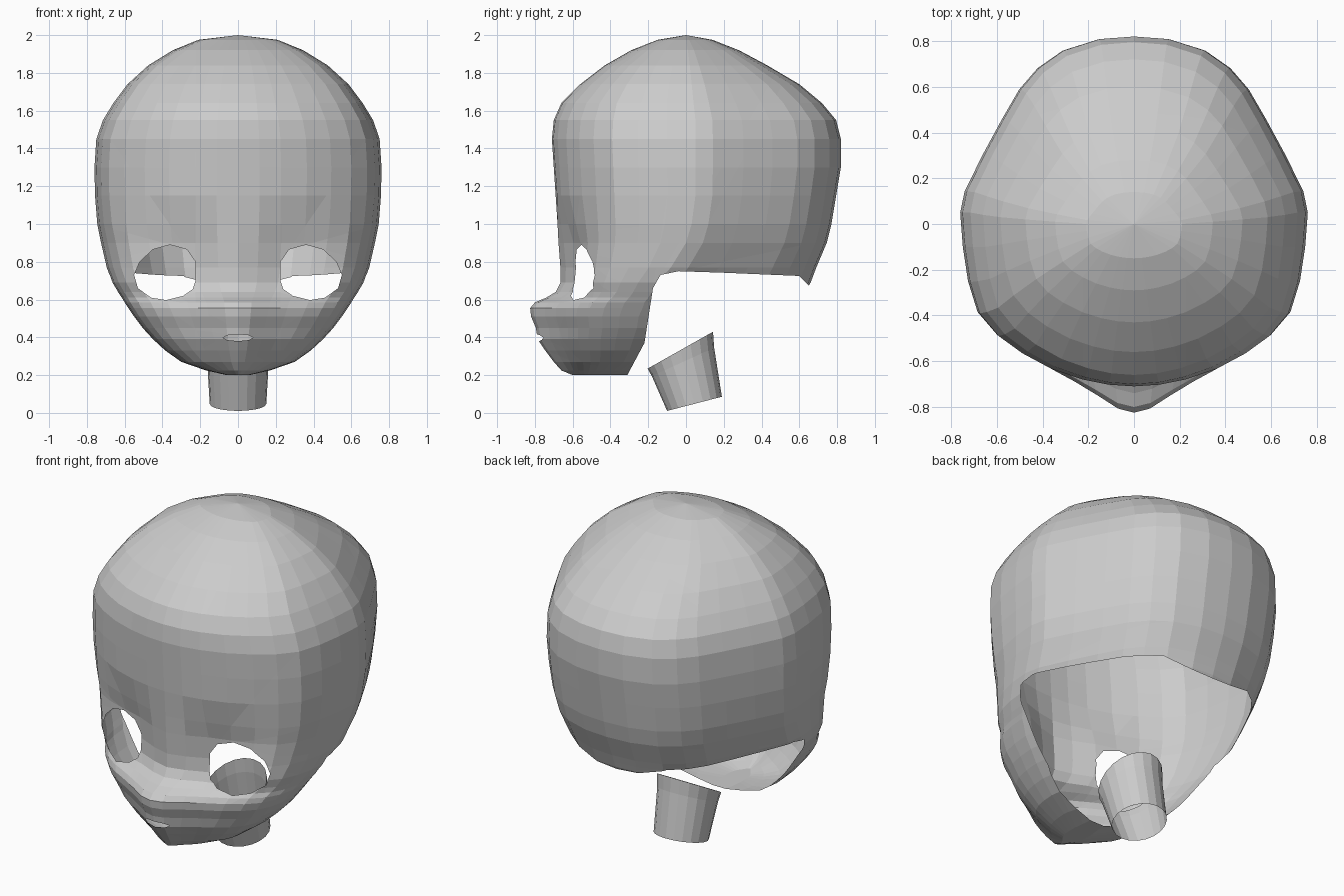
import bpy, bmesh, math
from mathutils import Vector

if "Cube" in bpy.data.objects:
    bpy.data.objects.remove(bpy.data.objects["Cube"])

grey = bpy.data.materials.new("plain grey")
grey.diffuse_color = (0.6, 0.6, 0.6, 1)
grey.use_nodes = True
grey.node_tree.nodes["Principled BSDF"].inputs["Base Color"].default_value = grey.diffuse_color

# Half cross-sections as (width, depth) fractions, from the side to the centre line
SKULL = [(1, 0), (.985, .2), (.955, .4), (.9, .58), (.79, .71),
         (.65, .81), (.48, .9), (.3, .96), (.15, .99), (0, 1)]
SOCKET = [(1, 0), (.985, .2), (.95, .38), (.89, .55), (.8, .68),
          (.65, .76), (.48, .81), (.32, .86), (.15, .95), (0, 1)]
MUZZLE = [(1, 0), (.985, .18), (.95, .34), (.88, .47), (.77, .58),
          (.62, .68), (.45, .77), (.28, .87), (.12, .97), (0, 1)]
BACK = [(1, 0), (.975, .12), (.87, .33), (.76, .53), (.66, .7),
        (.555, .82), (.41, .92), (.2, .985), (0, 1)]

# Head rings: z, front y, widest y, back y, half width, front section (0 skull, 1 socket, 2 muzzle)
RINGS = [
    (.20, -.60, -.45, -.20, .06, 2), (.225, -.66, -.38, -.10, .17, 2),
    (.27, -.70, -.33, .10, .30, 2), (.33, -.745, -.30, .30, .385, 2),
    (.39, -.785, -.28, .40, .45, 2), (.45, -.795, -.26, .50, .505, 2),
    (.51, -.82, -.25, .55, .55, 2), (.555, -.825, -.23, .60, .58, 2),
    (.585, -.80, -.22, .60, .60, 2), (.61, -.74, -.20, .62, .615, 1.7),
    (.64, -.69, -.18, .63, .635, 1.3), (.69, -.665, -.15, .66, .665, 1),
    (.77, -.665, -.08, .69, .695, 1), (.90, -.675, 0, .745, .725, .8),
    (1.0, -.68, .03, .77, .745, .4), (1.15, -.69, .05, .795, .757, 0),
    (1.3, -.70, .05, .82, .76, 0), (1.45, -.71, .05, .82, .75, 0),
    (1.55, -.70, .05, .795, .715, 0), (1.64, -.66, .04, .72, .66, 0),
    (1.74, -.56, .03, .60, .585, 0), (1.84, -.43, .02, .43, .475, 0),
    (1.92, -.29, .01, .28, .345, 0), (1.975, -.15, 0, .14, .21, 0)]


def front_section(kind):
    a, b = (SKULL, SOCKET) if kind <= 1 else (SOCKET, MUZZLE)
    t = kind if kind <= 1 else kind - 1
    return [Vector(p).lerp(Vector(q), t) for p, q in zip(a, b)]


def ring_points(z, front, mid, back, width, kind):
    half = [(w * width, mid + d * (back - mid)) for w, d in reversed(BACK)]
    half += [(w * width, mid + d * (front - mid)) for w, d in front_section(kind)[1:]]
    other = [(-x, y) for x, y in reversed(half[1:-1])]
    return [(x, y, z) for x, y in half + other]


def loft(bm, rings):
    loops = [[bm.verts.new(p) for p in r] for r in rings]
    n = len(loops[0])
    for a, b in zip(loops, loops[1:]):
        for i in range(n):
            j = (i + 1) % n
            bm.faces.new((a[j], a[i], b[i], b[j]))
    return loops


def cap(bm, loop, point):
    tip = bm.verts.new(point)
    for a, b in zip(loop, loop[1:] + loop[:1]):
        bm.faces.new((a, b, tip))


def cut_opening(bm, polygon, axis, keep):
    """Remove the part of the surface inside a convex polygon extruded along an axis."""
    faces = [f for f in bm.faces if keep(f.calc_center_median())]
    to3 = (lambda p: Vector((0, p[0], p[1]))) if axis == 'X' else (lambda p: Vector((p[0], 0, p[1])))
    pts = [to3(p) for p in polygon]
    mid = sum(pts, Vector()) / len(pts)
    for a, b in zip(pts, pts[1:] + pts[:1]):
        d = b - a
        normal = Vector((0, -d.z, d.y)) if axis == 'X' else Vector((-d.z, 0, d.x))
        if normal.dot(mid - a) < 0:
            normal = -normal
        geom = set(faces)
        for f in faces:
            geom.update(f.edges)
            geom.update(f.verts)
        cut = bmesh.ops.bisect_plane(bm, geom=list(geom), dist=1e-5, plane_co=a, plane_no=normal)
        faces = [f for f in cut['geom'] if isinstance(f, bmesh.types.BMFace)
                 and normal.dot(f.calc_center_median() - a) > 0]
    bmesh.ops.delete(bm, geom=faces, context='FACES')


def finish(bm, name):
    bmesh.ops.recalc_face_normals(bm, faces=bm.faces)
    mesh = bpy.data.meshes.new(name)
    bm.to_mesh(mesh)
    bm.free()
    mesh.materials.append(grey)
    obj = bpy.data.objects.new(name, mesh)
    bpy.context.collection.objects.link(obj)


# Head shell
bm = bmesh.new()
loops = loft(bm, [ring_points(*r) for r in RINGS])
cap(bm, loops[0], (0, -.45, .2))
cap(bm, loops[-1], (0, 0, 2))
bmesh.ops.recalc_face_normals(bm, faces=bm.faces)

# Open underside behind the jaw
cut_opening(bm, [(-.262, .1), (-.22, .37), (-.175, .66), (-.135, .73), (-.04, .75),
                 (.2, .742), (.6, .725), (.67, .655), (1.2, .1)], 'X', lambda c: True)
cut_opening(bm, [(-.22, .37), (-.364, .1), (0, .1)], 'X', lambda c: True)

# Eye openings
EYE = [(.225, .70), (.225, .80), (.27, .865), (.36, .89), (.45, .865), (.52, .80),
       (.55, .73), (.53, .66), (.46, .61), (.38, .597), (.29, .62), (.24, .655)]
for s in (1, -1):
    cut_opening(bm, [(s * x, z) for x, z in EYE], 'Y', lambda c: c.y < -.3)

# Mouth slit
slit = [(.08 * math.cos(k * math.pi / 4), .398 + .018 * math.sin(k * math.pi / 4)) for k in range(8)]
cut_opening(bm, slit, 'Y', lambda c: c.y < -.6)
finish(bm, "head_shell")

# Neck: tilted, flared open tube
# centre y, centre z, half depth y, rise z, half width x
NECK = [(.045, .048, .145, .0375, .15), (-.016, .27, .165, .075, .163), (-.03, .332, .173, .0975, .172)]
SIDES = 20
bm = bmesh.new()
loft(bm, [[(w * math.cos(a), cy + dy * math.sin(a), cz + dz * math.sin(a))
           for a in (2 * math.pi * k / SIDES for k in range(SIDES))]
          for cy, cz, dy, dz, w in NECK])
finish(bm, "neck")
